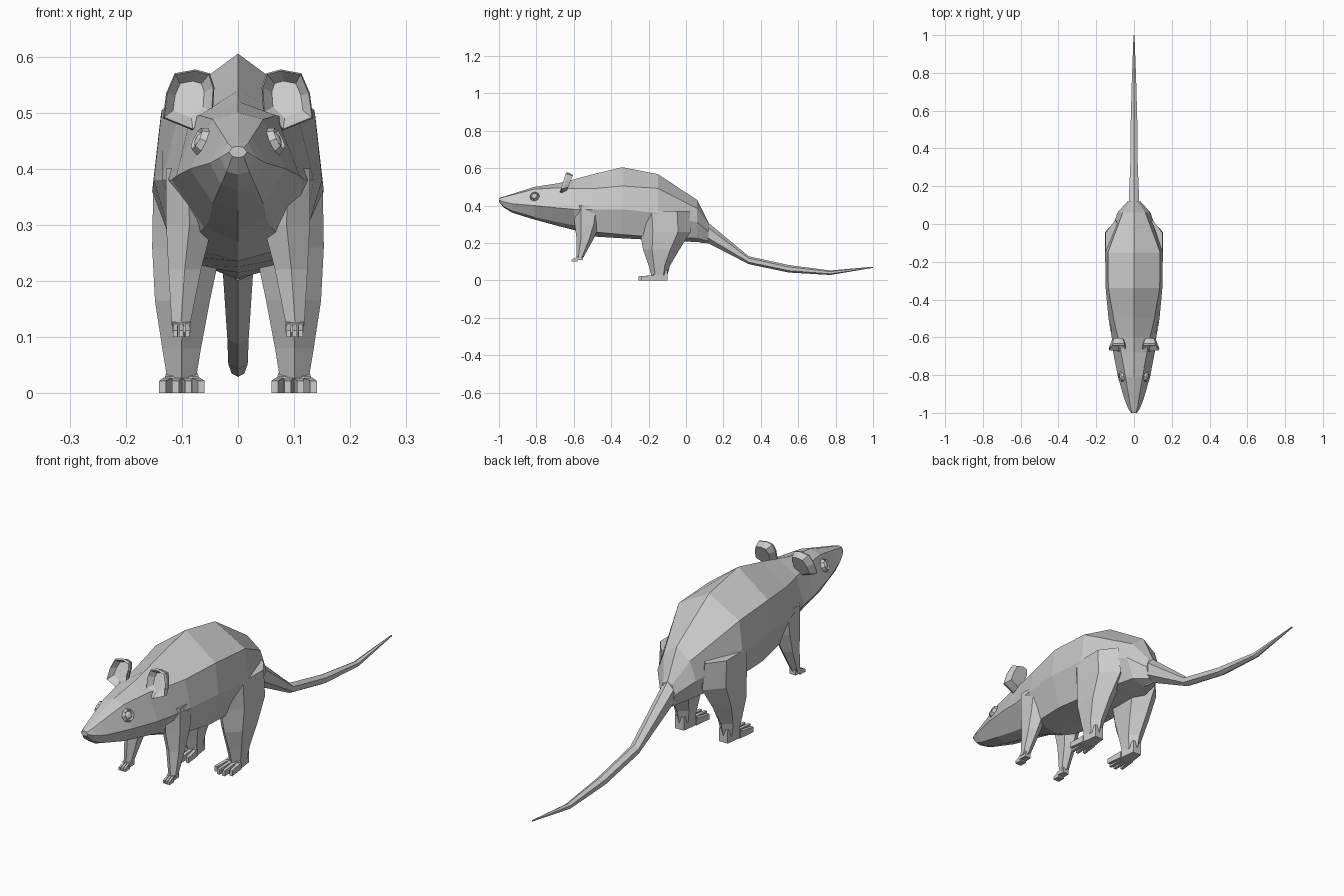
import bpy, bmesh, math
from mathutils import Vector

if "Cube" in bpy.data.objects:
    bpy.data.objects.remove(bpy.data.objects["Cube"])


def finish(name, bm, mirror=False):
    bmesh.ops.recalc_face_normals(bm, faces=bm.faces)
    me = bpy.data.meshes.new(name)
    bm.to_mesh(me)
    bm.free()
    ob = bpy.data.objects.new(name, me)
    bpy.context.collection.objects.link(ob)
    if mirror:
        m = ob.modifiers.new("Mirror", 'MIRROR')
        m.use_mirror_merge = False
    return ob


def skin(bm, rings):
    # bridge successive rings of points and cap both ends
    loops = [[bm.verts.new(p) for p in r] for r in rings]
    n = len(loops[0])
    for a, b in zip(loops, loops[1:]):
        for i in range(n):
            j = (i + 1) % n
            bm.faces.new((a[i], a[j], b[j], b[i]))
    bm.faces.new(loops[0])
    bm.faces.new(loops[-1])


def loft(name, rings, mirror=False):
    bm = bmesh.new()
    skin(bm, rings)
    return finish(name, bm, mirror)


# Body and head: y, top z, upper (x, z), side (x, z), lower (x, z), bottom z
sections = [
    (-1.0, .44, .010, .438, .016, .43, .010, .422, .42),
    (-.975, .448, .018, .445, .032, .42, .02, .395, .39),
    (-.93, .462, .025, .457, .05, .41, .03, .372, .362),
    (-.81, .50, .045, .488, .085, .40, .045, .338, .325),
    (-.68, .52, .068, .495, .11, .387, .05, .31, .29),
    (-.60, .54, .085, .49, .118, .38, .06, .295, .27),
    (-.50, .567, .108, .49, .135, .38, .09, .26, .235),
    (-.34, .605, .136, .505, .15, .38, .11, .245, .225),
    (-.15, .568, .138, .492, .153, .36, .10, .23, .215),
    (.06, .43, .06, .385, .088, .31, .055, .225, .205),
    (.12, .31, .02, .30, .034, .26, .02, .21, .20),
]
rings = []
for y, t, xu, zu, xs, zs, xl, zl, b in sections:
    half = [(xu, zu), (xs, zs), (xl, zl)]
    pts = [(0, t)] + half + [(0, b)] + [(-x, z) for x, z in reversed(half)]
    rings.append([(x, y, z) for x, z in pts])
loft("body", rings)

# Tail: y, centre z, half width, half height
tail = [(.08, .265, .036, .065), (.12, .253, .032, .055), (.335, .108, .022, .021),
        (.55, .062, .02, .02), (.77, .041, .013, .012), (1, .07, .003, .003)]
loft("tail", [[(w * math.sin(k * math.pi / 3), y, z + h * math.cos(k * math.pi / 3))
               for k in range(6)] for y, z, w, h in tail])


def leg(name, levels):
    # levels: z, front y, back y, inner x, outer x; six sided
    loft(name, [[(x0, y0 * .75 + y1 * .25, z), ((x0 + x1) / 2, y0, z), (x1, y0 * .75 + y1 * .25, z),
                 (x1, y0 * .25 + y1 * .75, z), ((x0 + x1) / 2, y1, z), (x0, y0 * .25 + y1 * .75, z)]
                for z, y0, y1, x0, x1 in levels], True)


leg("front_leg", [(.40, -.60, -.44, .05, .128), (.30, -.595, -.46, .045, .128),
                  (.22, -.585, -.495, .066, .124), (.12, -.585, -.55, .086, .118)])
leg("hind_leg", [(.37, -.25, .02, .05, .151), (.26, -.245, .025, .03, .153),
                 (.165, -.23, -.035, .05, .148), (.08, -.20, -.085, .066, .135),
                 (.025, -.185, -.10, .075, .126)])


def bar(bm, x0, x1, w0, w1, y0, y1, za, zb, zc):
    # tapered slab from the heel (x0, y0) to the toe tip (x1, y1)
    skin(bm, [[(x - w, y, za), (x + w, y, za), (x + w, y, zt), (x - w, y, zt)]
              for x, w, y, zt in ((x0, w0, y0, zb), (x1, w1, y1, zc))])


# Front paws with three toes
bm = bmesh.new()
bar(bm, .101, .101, .014, .016, -.55, -.585, .108, .135, .125)
for k in (-1, 0, 1):
    bar(bm, .101 + k * .01, .101 + k * .011, .004, .004, -.58, -.612, .10, .125, .112)
finish("front_paw", bm, True)

# Hind paws with spread toes
bm = bmesh.new()
bar(bm, .10, .10, .02, .03, -.10, -.175, 0, .055, .03)
for k in (-1.5, -.5, .5, 1.5):
    bar(bm, .10 + k * .016, .10 + k * .023, .008, .006, -.165, -.262 + abs(k) * .016, 0, .028, .022)
finish("hind_paw", bm, True)

# Ears: outline plate with a hollow front
outline = [(.045, .50), (.042, .545), (.05, .57), (.076, .577), (.113, .57),
           (.128, .535), (.134, .49), (.08, .468)]
bm = bmesh.new()


def ear_ring(scale, dy):
    return [(.088 + (x - .088) * scale, -.655 + (z - .48) * .3 + dy, .525 + (z - .525) * scale)
            for x, z in outline]


skin(bm, [ear_ring(.6, .008), ear_ring(.95, -.016), ear_ring(1, -.006), ear_ring(.75, .022)])
finish("ear", bm, True)

# Eyes: flattened ball with a lid ring
normal = Vector((.88, -.25, .42))
rot = normal.to_track_quat('Z', 'Y').to_matrix()
centre = Vector((.066, -.81, .45))
bm = bmesh.new()
bmesh.ops.create_uvsphere(bm, u_segments=8, v_segments=6, radius=.017)
for v in bm.verts:
    v.co.z *= .6
    v.co = rot @ v.co + centre
finish("eye", bm, True)

bm = bmesh.new()
prof = [(.016, .004), (.021, .009), (.027, -.004), (.018, -.006)]
lid = [[bm.verts.new(rot @ Vector((r * math.cos(a * math.pi / 4), r * math.sin(a * math.pi / 4), h)) + centre)
        for r, h in prof] for a in range(8)]
for a in range(8):
    p, q = lid[a], lid[(a + 1) % 8]
    for i in range(4):
        j = (i + 1) % 4
        bm.faces.new((p[i], p[j], q[j], q[i]))
finish("eyelid", bm, True)
